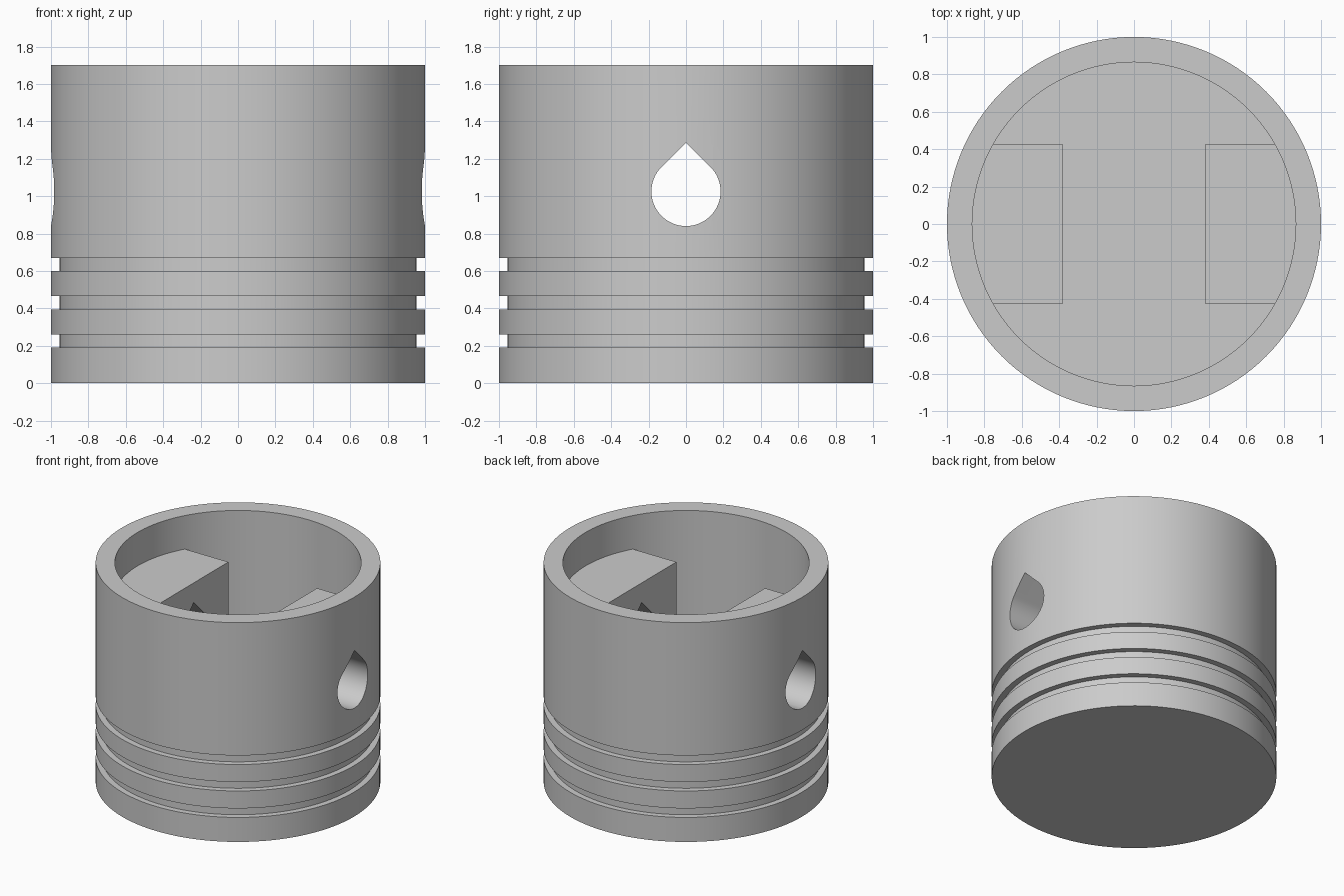
import bpy
import bmesh
from math import asin, cos, pi, radians, sin
from mathutils import Matrix, Vector

SEGMENTS = 128
RADIUS, BORE, HEIGHT, FLOOR = 1.0, 0.865, 1.7, 0.4
GROOVE_RADIUS, GROOVE_HEIGHT = 0.955, 0.07
BOSS_IN, BOSS_HALF, BOSS_TOP = 0.38, 0.425, 1.44
PIN_Z, PIN_RADIUS = 1.025, 0.185

if "Cube" in bpy.data.objects:
    bpy.data.objects.remove(bpy.data.objects["Cube"])

metal = bpy.data.materials.new("plain grey metal")
metal.use_nodes = True
metal.diffuse_color = (0.6, 0.6, 0.6, 1)
metal.node_tree.nodes["Principled BSDF"].inputs["Base Color"].default_value = (0.6, 0.6, 0.6, 1)


def finish(name, bm):
    bmesh.ops.recalc_face_normals(bm, faces=bm.faces)
    mesh = bpy.data.meshes.new(name)
    bm.to_mesh(mesh)
    bm.free()
    mesh.materials.append(metal)
    obj = bpy.data.objects.new(name, mesh)
    bpy.context.collection.objects.link(obj)
    return obj


def lathe(name, profile):
    """Revolve (radius, z) points that start and end on the axis."""
    bm = bmesh.new()
    verts = [bm.verts.new((r, 0, z)) for r, z in profile]
    edges = [bm.edges.new(pair) for pair in zip(verts, verts[1:])]
    bmesh.ops.spin(bm, geom=verts + edges, cent=(0, 0, 0), axis=(0, 0, 1),
                   angle=2 * pi, steps=SEGMENTS)
    bmesh.ops.remove_doubles(bm, verts=bm.verts, dist=0.0001)
    return finish(name, bm)


def prism(name, points, depth):
    """Extrude a closed outline along the given vector."""
    bm = bmesh.new()
    face = bm.faces.new([bm.verts.new(p) for p in points])
    result = bmesh.ops.extrude_face_region(bm, geom=[face], use_keep_orig=True)
    moved = [v for v in result["geom"] if isinstance(v, bmesh.types.BMVert)]
    bmesh.ops.translate(bm, verts=moved, vec=depth)
    return finish(name, bm)


def combine(target, other, operation):
    mod = target.modifiers.new(operation.lower(), "BOOLEAN")
    mod.operation, mod.solver, mod.object = operation, "EXACT", other
    bpy.context.view_layer.objects.active = target
    bpy.ops.object.modifier_apply(modifier=mod.name)
    bpy.data.objects.remove(other)


# Hollow body with three ring grooves
profile = [(0, 0), (RADIUS, 0)]
for low in (0.19, 0.395, 0.60):
    high = low + GROOVE_HEIGHT
    profile += [(RADIUS, low), (GROOVE_RADIUS, low), (GROOVE_RADIUS, high), (RADIUS, high)]
profile += [(RADIUS, HEIGHT), (BORE, HEIGHT), (BORE, FLOOR), (0, FLOOR)]
piston = lathe("piston_body", profile)

# Pin bosses, rooted in the wall and floor
root = 0.91
spread = asin(BOSS_HALF / root)
arc = [spread * (i / 8 - 1) for i in range(17)]
outline = [(BOSS_IN, -BOSS_HALF)] + [(root * cos(a), root * sin(a)) for a in arc]
outline.append((BOSS_IN, BOSS_HALF))
for side, turn in (("left", 0), ("right", pi)):
    spin = Matrix.Rotation(turn, 3, "Z")
    points = [spin @ Vector((x, y, FLOOR - 0.07)) for x, y in outline]
    boss = prism(side + "_pin_boss", points, (0, 0, BOSS_TOP - FLOOR + 0.07))
    combine(piston, boss, "UNION")

# Teardrop pin hole through both sides
steps = 48
angles = [radians(135) + radians(270) * i / steps for i in range(steps + 1)]
drop = [(-1.2, PIN_RADIUS * cos(a), PIN_Z + PIN_RADIUS * sin(a)) for a in angles]
drop.append((-1.2, 0, PIN_Z + PIN_RADIUS * 2 ** 0.5))
combine(piston, prism("pin_hole_cutter", drop, (2.4, 0, 0)), "DIFFERENCE")

# Smooth curved walls, crisp edges
bpy.ops.object.select_all(action="DESELECT")
piston.select_set(True)
bpy.context.view_layer.objects.active = piston
bpy.ops.object.shade_smooth_by_angle(angle=radians(30))
